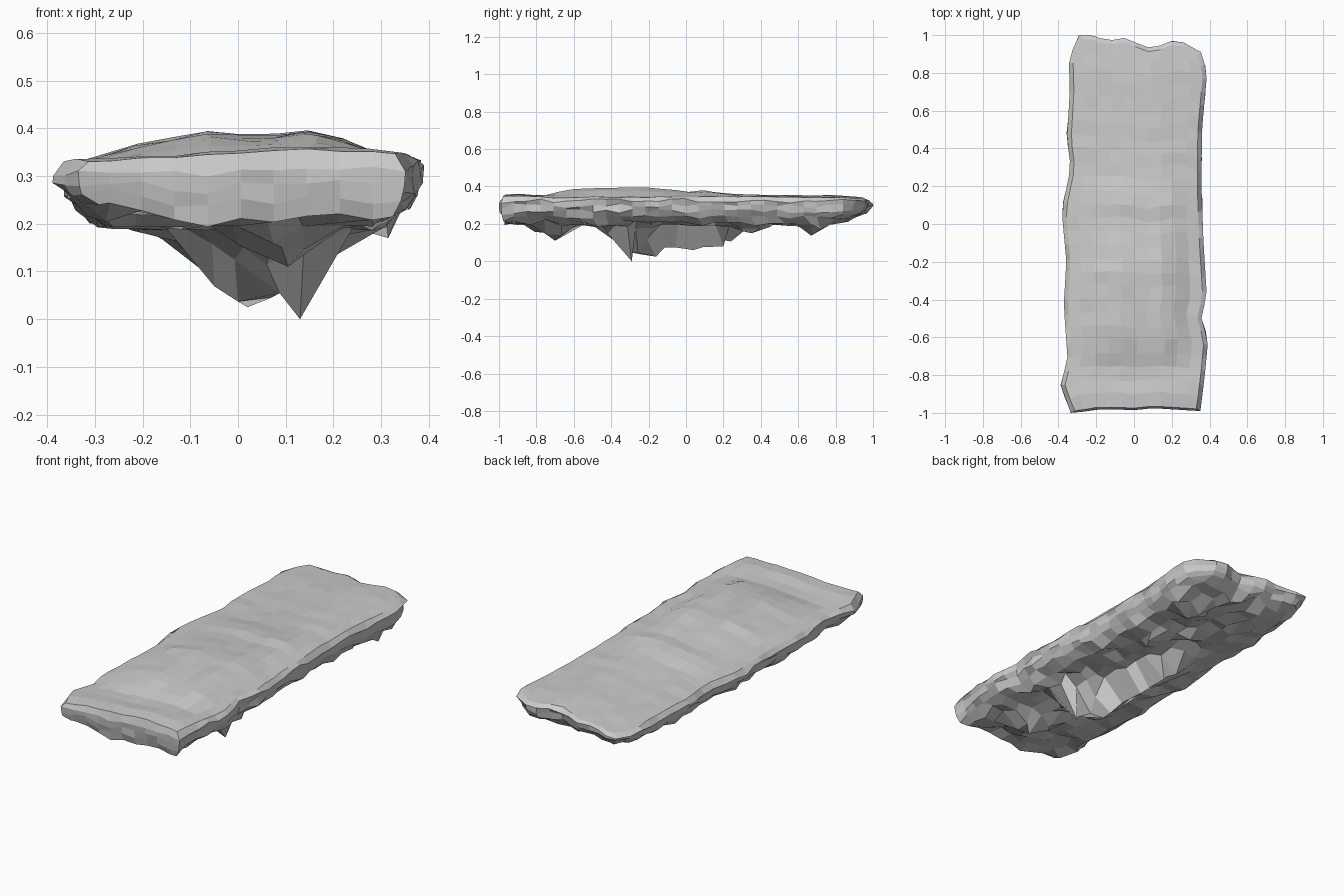
import bpy, bmesh, random
from mathutils import Vector

if "Cube" in bpy.data.objects:
    bpy.data.objects.remove(bpy.data.objects["Cube"], do_unlink=True)

random.seed(7)
NX, NY = 10, 27


def interp(points, t):
    """Piecewise linear profile lookup."""
    if t <= points[0][0]:
        return points[0][1]
    for (a, p), (b, q) in zip(points, points[1:]):
        if t <= b:
            return p + (q - p) * (t - a) / (b - a)
    return points[-1][1]


def jitter(amount):
    return random.uniform(-amount, amount)


# Wavy plan outline: x along each long side, y along each short end
RIGHT = [(-1, -.335), (-.83, -.395), (-.74, -.35), (-.43, -.372), (-.2, -.358),
         (.07, -.383), (.3, -.335), (.45, -.355), (.7, -.34), (.88, -.345), (1, -.29)]
LEFT = [(-1, .35), (-.8, .375), (-.62, .392), (-.5, .357), (-.37, .385), (-.1, .368),
        (.2, .357), (.5, .36), (.8, .387), (.9, .36), (.97, .32)]
FRONT = [(-.33, -1), (-.2, -.98), (0, -.985), (.1, -.975), (.35, -.99)]
BACK = [(-.28, 1), (-.17, .97), (-.07, .985), (.1, .925), (.2, .97), (.3, .96), (.36, .91)]

# Surface height along the length, side-to-side tilt, and the low mound
TOP = [(-1, .35), (-.9, .355), (-.75, .345), (-.3, .345), (.1, .35), (.8, .345), (1, .335)]
TILT = [(-.37, -.022), (-.22, -.015), (0, -.003), (.1, .007), (.3, 0), (.37, -.004)]
MOUND_Y = [(-.78, 0), (-.58, .85), (-.25, 1), (0, .4), (.1, .5), (.28, .05), (.5, 0)]
MOUND_X = [(-.33, 0), (-.25, .028), (-.06, .056), (.08, .036), (.16, .05), (.2, .038), (.29, 0)]
UNDER = [(-1, .212), (-.5, .205), (.2, .205), (.75, .21), (.9, .237), (1, .275)]

# Wall section from the upper rim to the lower rim: inset, height
WALL = [(.022, .345), (0, .327), (.006, .298), (.016, .268), (.034, .238)]

# Jagged lower edge of the front wall
FRONT_FOOT = [(-.32, .235), (-.26, .245), (-.15, .212), (-.06, .193), (.02, .215),
              (.11, .196), (.18, .237), (.25, .203), (.34, .217)]

# Hanging rock ridges: path of low points, radius, steepness on the left flank
RIDGES = [([(.06, -.39, .115), (.13, -.29, 0), (0, -.24, .037), (.02, -.16, .025),
            (-.01, .04, .06), (-.03, .2, .08)], .17, 3),
          ([(.155, -.27, .175)], .06, 1),
          ([(.105, -.7, .11)], .17, 1.5),
          ([(.2, .35, .15)], .13, 1),
          ([(.21, .67, .137), (.315, .72, .17)], .13, 1.5)]


def plan(i, j):
    """Position on the plan outline for grid coordinates."""
    u, v = i / NX, j / NY
    x = -.36 + .72 * u
    y = interp(FRONT, x) * (1 - v) + interp(BACK, x) * v
    return interp(RIGHT, y) * (1 - u) + interp(LEFT, y) * u, y


def top_height(x, y):
    return interp(TOP, y) + interp(TILT, x) + interp(MOUND_X, x) * interp(MOUND_Y, y)


def under_height(x, y):
    base = lowest = interp(UNDER, y)
    for path, radius, steep in RIDGES:
        for a, b in zip(path, path[1:] or path):
            start, along = Vector(a[:2]), Vector(b[:2]) - Vector(a[:2])
            t = (Vector((x, y)) - start).dot(along) / max(along.length_squared, .0001)
            t = min(1, max(0, t))
            gap = Vector((x, y)) - start - along * t
            if gap.x > 0:
                gap.x *= steep
            reach = max(0, 1 - gap.length / radius)
            depth = a[2] + (b[2] - a[2]) * t
            lowest = min(lowest, base + (depth - base) * reach)
    return lowest


bm = bmesh.new()

# Rim loop of grid coordinates, counter-clockwise from the front right corner
rim = ([(i, 0) for i in range(NX)] + [(NX, j) for j in range(NY)]
       + [(i, NY) for i in range(NX, 0, -1)] + [(0, j) for j in range(NY, 0, -1)])

# Rough side wall, nearly upright and deeper at the front, thinner at the back
rings = []
for k, (inset, z) in enumerate(WALL):
    ring = {}
    for i, j in rim:
        x, y = plan(i, j)
        inward = inset + (jitter(.01) if k > 1 else 0)
        if i in (0, NX):
            x += inward if i == 0 else -inward
        if j in (0, NY):
            y += inward * .5 if j == 0 else -inward
        if k == 0:
            h = top_height(x, y) + jitter(.003)
        elif j == 0:
            rim_z = top_height(x, y)
            h = rim_z + (interp(FRONT_FOOT, x) - rim_z) * k / 4 + (jitter(.008) if k < 4 else 0)
        else:
            squash = interp([(.75, 1), (1, .65)], y)
            h = .31 + (z + jitter(.012) - .31) * squash + interp(TILT, x) * (1 - k / 4)
        ring[i, j] = bm.verts.new((x, y, h))
    rings.append(ring)
for upper, lower in zip(rings, rings[1:]):
    for a, b in zip(rim, rim[1:] + rim[:1]):
        bm.faces.new((upper[a], lower[a], lower[b], upper[b]))


def cap(edge, height, shift, rough, upward):
    """Fill a rim with a faceted grid that follows a height function."""
    grid = dict(edge)
    for i in range(1, NX):
        for j in range(1, NY):
            x, y = plan(i, j)
            x, y = x * .97 + jitter(shift), y * .985 + jitter(shift)
            grid[i, j] = bm.verts.new((x, y, height(x, y) + jitter(rough)))
    for i in range(NX):
        for j in range(NY):
            quad = [grid[i, j], grid[i + 1, j], grid[i + 1, j + 1], grid[i, j + 1]]
            bm.faces.new(quad if upward else quad[::-1])
    return grid


# Worn walking surface and craggy underside
cap(rings[0], top_height, .006, .003, True)
under = cap(rings[-1], under_height, .018, .02, False)

# Pull the nearest underside corner to each hanging tip
inner = [v for (i, j), v in under.items() if 0 < i < NX and 0 < j < NY]
for path, radius, steep in RIDGES:
    for point in path:
        goal = Vector(point)
        tip = min(inner, key=lambda v: (v.co.xy - goal.xy).length)
        tip.co = goal
        inner.remove(tip)
for v in inner:
    v.co.z = max(v.co.z, .02)

bmesh.ops.recalc_face_normals(bm, faces=bm.faces)
mesh = bpy.data.meshes.new("rock_platform")
bm.to_mesh(mesh)
bm.free()
platform = bpy.data.objects.new("rock_platform", mesh)
bpy.context.collection.objects.link(platform)
